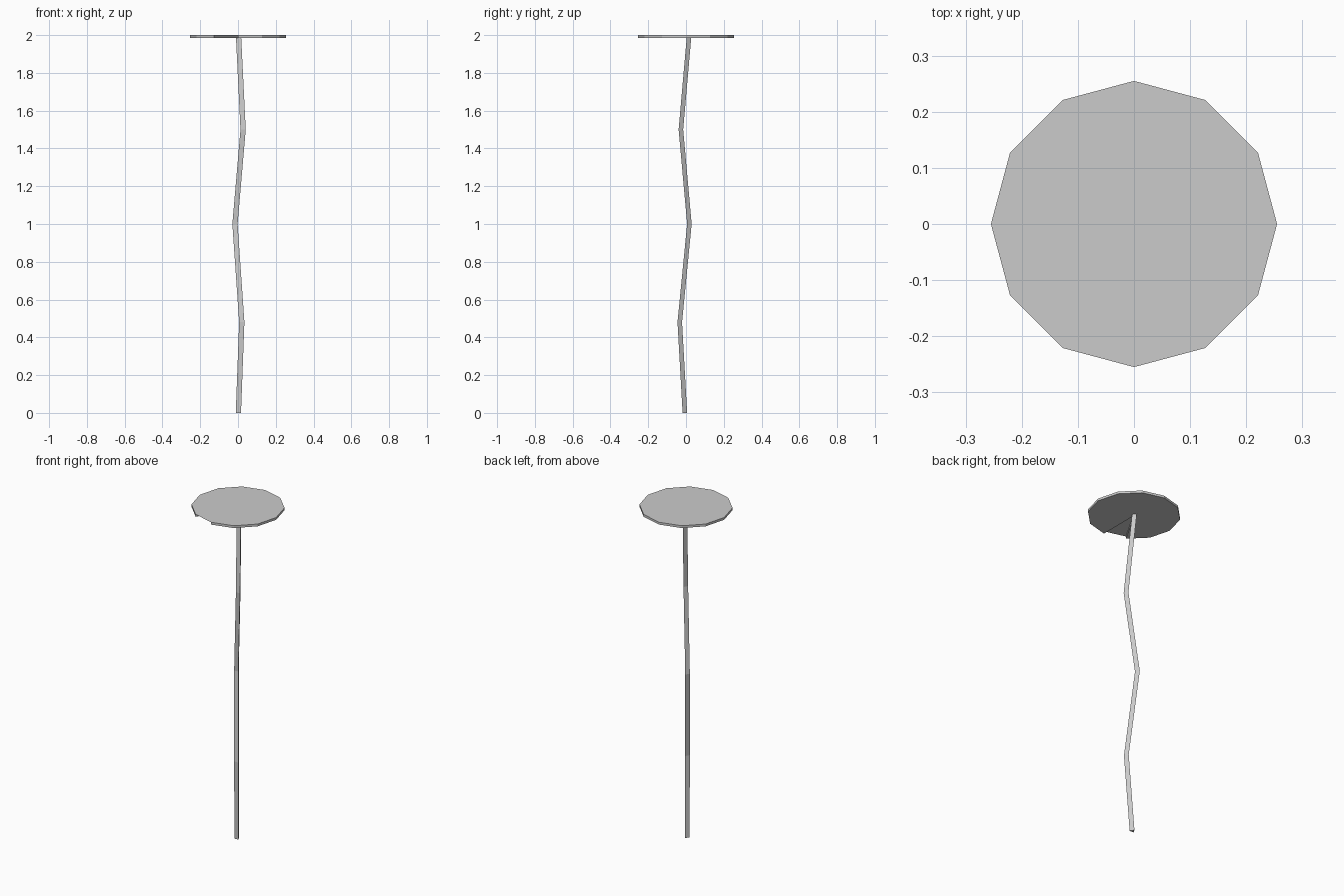
import bpy, bmesh
from math import cos, sin, radians

if "Cube" in bpy.data.objects:
    bpy.data.objects.remove(bpy.data.objects["Cube"])


def loft(name, rings):
    """Flat-faced solid through matching rings, listed bottom to top."""
    bm = bmesh.new()
    loops = [[bm.verts.new(p) for p in ring] for ring in rings]
    n = len(loops[0])
    for low, high in zip(loops, loops[1:]):
        for i in range(n):
            j = (i + 1) % n
            bm.faces.new((low[i], low[j], high[j], high[i]))
    caps = [bm.faces.new(loops[0][::-1]), bm.faces.new(loops[-1])]
    bmesh.ops.triangulate(bm, faces=[f for f in caps if len(f.verts) > 4])
    bmesh.ops.recalc_face_normals(bm, faces=bm.faces)
    mesh = bpy.data.meshes.new(name)
    bm.to_mesh(mesh)
    bm.free()
    obj = bpy.data.objects.new(name, mesh)
    bpy.context.collection.objects.link(obj)
    return obj


# Floating leaf: twelve-sided disc with one wedge missing at the front
R = 0.255
outline = [(0, 0)] + [(R * cos(radians(a)), R * sin(radians(a)))
                      for a in range(-90, 241, 30)]
loft("leaf_pad", [[(x, y, z) for x, y in outline] for z in (1.986, 2.0)])

# Stem: zigzag triangular rod, flat side to the front
path = [(0.002, -0.010, 0), (0.020, -0.037, 0.48), (-0.016, 0.014, 1.0),
        (0.027, -0.031, 1.5), (0.003, 0.012, 1.99)]
r = 0.016
tri = [(r * cos(radians(a)), r * sin(radians(a))) for a in (90, 210, 330)]
loft("stem", [[(x + dx, y + dy, z) for dx, dy in tri] for x, y, z in path])
